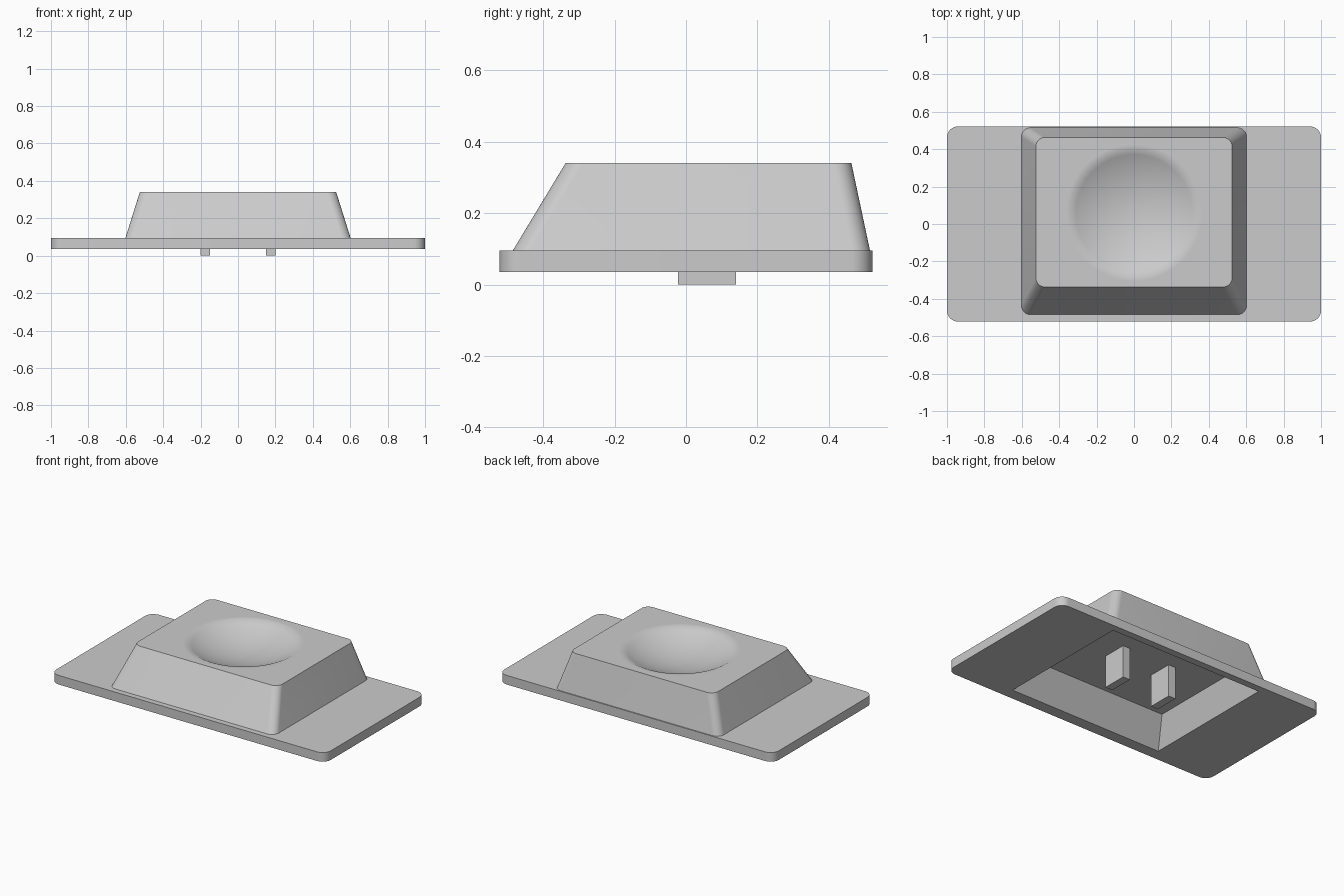
import bpy, bmesh, math

if "Cube" in bpy.data.objects:
    bpy.data.objects.remove(bpy.data.objects["Cube"], do_unlink=True)

grey = bpy.data.materials.new("light grey plastic")
grey.use_nodes = True
grey.diffuse_color = (0.6, 0.6, 0.6, 1)
grey.node_tree.nodes["Principled BSDF"].inputs["Base Color"].default_value = (0.6, 0.6, 0.6, 1)

STEPS = 12  # points on each rounded corner


def rounded_rect(half_x, front, back, z, radius):
    """Loop of points; a zero radius gives a sharp corner."""
    pts = []
    for k in range(4):
        sx = 1 if k in (0, 3) else -1
        cx = sx * (half_x - radius)
        cy = back - radius if k < 2 else front + radius
        for i in range(STEPS):
            a = math.pi / 2 * (k + i / (STEPS - 1))
            pts.append((cx + radius * math.cos(a), cy + radius * math.sin(a), z))
    return pts


def circle(radius, cy, z):
    n = 4 * STEPS
    angles = [2 * math.pi * (i + 0.5) / n for i in range(n)]
    return [(radius * math.cos(a), cy + radius * math.sin(a), z) for a in angles]


def loft(name, loops, ring=False):
    """Skin successive loops; join last to first, or fill both ends."""
    bm = bmesh.new()
    rows = [[bm.verts.new(p) for p in loop] for loop in loops]
    pairs = list(zip(rows, rows[1:]))
    if ring:
        pairs.append((rows[-1], rows[0]))
    else:
        bm.faces.new(rows[0])
        bm.faces.new(rows[-1])
    for low, high in pairs:
        for i in range(len(low)):
            j = (i + 1) % len(low)
            bm.faces.new((low[i], low[j], high[j], high[i]))
    bmesh.ops.remove_doubles(bm, verts=bm.verts, dist=0.0001)
    bmesh.ops.recalc_face_normals(bm, faces=bm.faces)
    mesh = bpy.data.meshes.new(name)
    bm.to_mesh(mesh)
    bm.free()
    mesh.materials.append(grey)
    obj = bpy.data.objects.new(name, mesh)
    bpy.context.collection.objects.link(obj)
    bpy.ops.object.select_all(action='DESELECT')
    obj.select_set(True)
    bpy.context.view_layer.objects.active = obj
    bpy.ops.object.shade_smooth_by_angle(angle=math.radians(30))
    return obj


PLATE_LOW, PLATE_HIGH, TOP = 0.035, 0.095, 0.34

# Mounting plate with a rectangular opening
loft("mounting_plate", [
    rounded_rect(1, -0.522, 0.522, PLATE_LOW, 0.06),
    rounded_rect(1, -0.522, 0.522, PLATE_HIGH, 0.06),
    rounded_rect(0.56, -0.445, 0.475, PLATE_HIGH, 0),
    rounded_rect(0.56, -0.445, 0.475, PLATE_LOW, 0),
], ring=True)

# Hollow key cap: cavity, sloped sides, then a spherical finger dish
DISH_R, DISH_Y, DEPTH = 0.34, 0.06, 0.085
sphere_r = (DISH_R ** 2 + DEPTH ** 2) / (2 * DEPTH)
cap = [
    rounded_rect(0.495, -0.333, 0.44, 0.212, 0),
    rounded_rect(0.56, -0.445, 0.475, PLATE_LOW, 0),
    rounded_rect(0.602, -0.485, 0.515, PLATE_HIGH, 0.05),
    rounded_rect(0.525, -0.337, 0.463, TOP, 0.05),
    circle(DISH_R + 0.025, DISH_Y, TOP),
]
for i in range(12):
    r = DISH_R * (1 - i / 12)
    z = TOP - DEPTH + sphere_r - math.sqrt(sphere_r ** 2 - r ** 2)
    cap.append(circle(r, DISH_Y, z))
loft("key_cap", cap)

# Two prongs hanging from the cavity roof
for side, label in ((1, "left"), (-1, "right")):
    prong = loft(label + "_prong", [
        [(side * 0.175 + dx, y, z) for dx, y in
         ((-0.026, -0.022), (0.026, -0.022), (0.026, 0.14), (-0.026, 0.14))]
        for z in (0, 0.22)])
